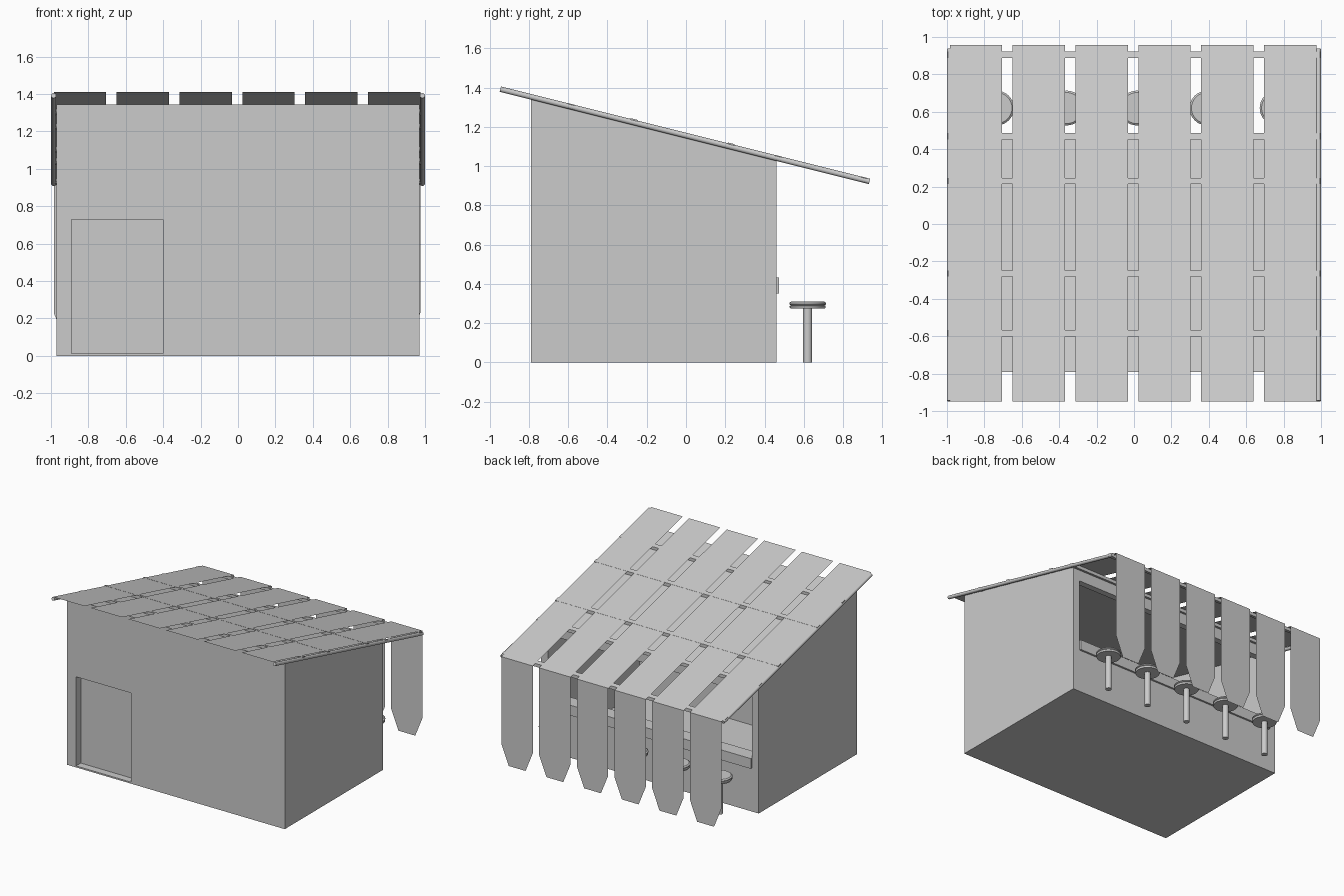
import bpy, bmesh, math
from mathutils import Vector

if "Cube" in bpy.data.objects:
    bpy.data.objects.remove(bpy.data.objects["Cube"])

SLOPE = -0.25


def roof_z(y):
    return 1.41 + SLOPE * (y + 0.95)


def finish(name, bm):
    mesh = bpy.data.meshes.new(name)
    bmesh.ops.recalc_face_normals(bm, faces=bm.faces)
    bm.to_mesh(mesh)
    bm.free()
    ob = bpy.data.objects.new(name, mesh)
    bpy.context.collection.objects.link(ob)
    return ob


def extrude_x(name, profile, x0, x1):
    """Extrude a (y, z) profile along x."""
    bm = bmesh.new()
    face = bm.faces.new([bm.verts.new((x0, y, z)) for y, z in profile])
    ext = bmesh.ops.extrude_face_region(bm, geom=[face])
    verts = [g for g in ext["geom"] if isinstance(g, bmesh.types.BMVert)]
    bmesh.ops.translate(bm, vec=(x1 - x0, 0, 0), verts=verts)
    return finish(name, bm)


def box(name, x0, x1, y0, y1, z0, z1):
    return extrude_x(name, [(y0, z0), (y1, z0), (y1, z1), (y0, z1)], x0, x1)


def lathe(name, profile, x, y, steps=32):
    """Spin an (r, z) profile around a vertical axis."""
    bm = bmesh.new()
    verts = [bm.verts.new((r, 0, z)) for r, z in profile]
    edges = [bm.edges.new(p) for p in zip(verts, verts[1:])]
    bmesh.ops.spin(bm, geom=verts + edges, cent=(0, 0, 0), axis=(0, 0, 1),
                   angle=2 * math.pi, steps=steps)
    bmesh.ops.remove_doubles(bm, verts=bm.verts, dist=1e-4)
    ob = finish(name, bm)
    ob.location = (x, y, 0)
    bpy.ops.object.select_all(action='DESELECT')
    bpy.context.view_layer.objects.active = ob
    ob.select_set(True)
    bpy.ops.object.shade_smooth_by_angle(angle=math.radians(35))
    return ob


def cut(target, cutter):
    mod = target.modifiers.new("cut", 'BOOLEAN')
    mod.operation, mod.solver, mod.object = 'DIFFERENCE', 'EXACT', cutter
    bpy.context.view_layer.objects.active = target
    bpy.ops.object.modifier_apply(modifier=mod.name)
    bpy.data.objects.remove(cutter)


# Hut body: sloped box, hollow inside, with serving hatch and door recess
body = extrude_x("hut_body", [(-0.79, 0), (0.46, 0), (0.46, 1.033), (-0.79, 1.345)], -0.97, 0.97)
cut(body, extrude_x("room_cutter", [(-0.71, 0.03), (0.41, 0.03), (0.41, 1.015), (-0.71, 1.295)], -0.91, 0.91))
cut(body, box("hatch_cutter", -0.91, 0.91, 0.38, 0.6, 0.43, 0.94))
cut(body, box("door_cutter", -0.89, -0.40, -0.9, -0.73, 0.012, 0.73))

# Serving counter in the hatch
box("counter", -0.91, 0.91, 0.36, 0.475, 0.35, 0.432)

# Roof planks: thin sheets that fold down over the low eave to a clipped tip
EAVE = 0.957
for i in range(6):
    x0 = -0.985 + i * 0.336
    x1 = x0 + 0.28
    bm = bmesh.new()
    V = lambda x, y, z: bm.verts.new((x, y, z))
    a, b = V(x0, EAVE, roof_z(EAVE)), V(x1, EAVE, roof_z(EAVE))
    bm.faces.new([V(x0, -0.95, 1.41), V(x1, -0.95, 1.41), b, a])
    bm.faces.new([a, b, V(x1, EAVE, 0.23), V(x1 - 0.065, EAVE, 0.07),
                  V(x0 + 0.065, EAVE, 0.07), V(x0, EAVE, 0.23)])
    finish(f"roof_plank_{i + 1}", bm)

# Cross battens under the planks
for i, (y, lift) in enumerate([(-0.585, -0.002), (-0.265, 0.001), (0.23, 0.001),
                               (0.47, -0.002), (0.905, -0.002)]):
    y0, y1 = y - 0.017, y + 0.017
    top = [(y0, roof_z(y0) + lift), (y1, roof_z(y1) + lift)]
    extrude_x(f"roof_batten_{i + 1}", top + [(y1, top[1][1] - 0.026), (y0, top[0][1] - 0.026)],
              -0.995, 0.995)

# Round rails along both sloping roof edges
for side, x in (("left", -0.986), ("right", 0.986)):
    p = Vector((x, -0.946, roof_z(-0.946) - 0.017))
    q = Vector((x, 0.935, roof_z(0.935) - 0.017))
    bpy.ops.mesh.primitive_cylinder_add(vertices=12, radius=0.014, depth=(q - p).length,
                                        location=(p + q) / 2)
    rail = bpy.context.object
    rail.name = f"roof_rail_{side}"
    rail.rotation_euler = (q - p).to_track_quat('Z', 'Y').to_euler()
    bpy.ops.object.shade_smooth_by_angle(angle=math.radians(35))

# Bar stools: post, rim and cushion in one turned profile
stool = [(0, 0), (0.023, 0), (0.023, 0.275), (0.088, 0.275), (0.092, 0.281), (0.092, 0.288),
         (0.086, 0.291), (0.093, 0.295), (0.093, 0.303), (0.083, 0.311), (0, 0.311)]
for i in range(5):
    lathe(f"stool_{i + 1}", stool, -0.735 + i * 0.375, 0.62)
